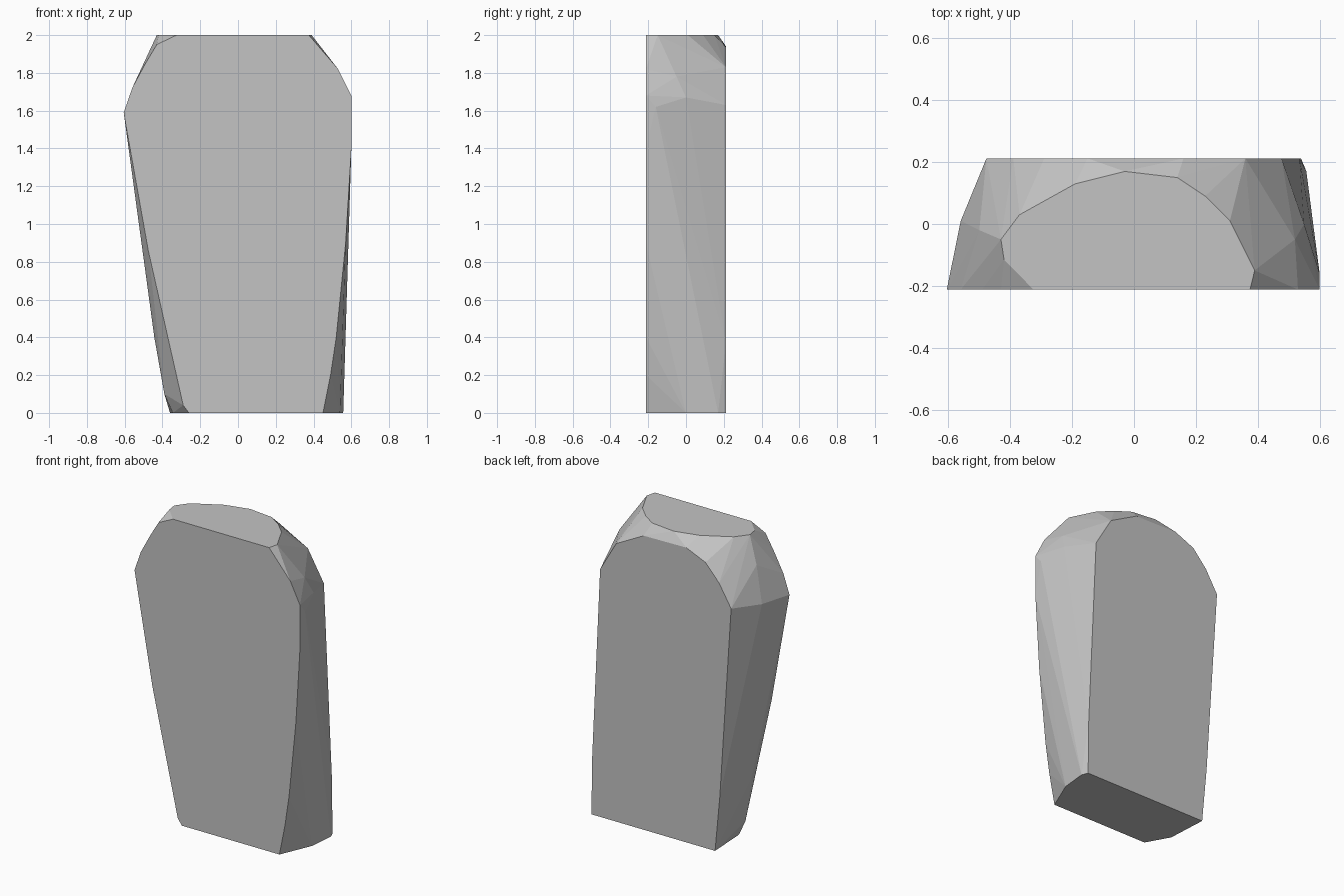
import bpy
import bmesh
import math

cube = bpy.data.objects.get("Cube")
if cube:
    bpy.data.objects.remove(cube, do_unlink=True)

# Single stone colour
stone = bpy.data.materials.new("stone grey")
stone.use_nodes = True
grey = (0.55, 0.55, 0.55, 1)
stone.diffuse_color = grey
stone.node_tree.nodes["Principled BSDF"].inputs["Base Color"].default_value = grey

HALF_DEPTH, HEIGHT = 0.212, 2.0

# Flat front outline (x, z)
front = [(-.26, 0), (-.29, .04), (-.385, .46), (-.475, .86), (-.605, 1.59),
         (-.56, 1.72), (-.49, 1.85), (-.43, 1.95), (-.325, 2), (.375, 2),
         (.53, 1.82), (.6, 1.68), (.6, 1.4), (.57, .9), (.52, .4), (.49, .2), (.45, 0)]
# Flat back outline (x, z)
back = [(-.36, 0), (-.395, .37), (-.477, 1.625), (-.39, 1.77), (-.29, 1.88),
        (-.15, 1.94), (.16, 1.935), (.36, 1.83), (.477, 1.63), (.535, .37), (.54, 0)]
# Worn top outline (x, y)
top = [(-.42, -.115), (-.43, -.05), (-.37, .03), (-.19, .13), (-.03, .17),
       (.14, .15), (.23, .09), (.31, .01), (.39, -.15)]
# Base corners (x, y)
base = [(-.345, -.06), (.54, 0), (.557, .17)]
# Swelling of the two side walls and shoulders
sides = [(-.39, -.06, .1), (-.443, -.05, .4), (-.56, .01, 1.6), (-.5, -.02, 1.83),
         (.6, -.16, 1.62), (.55, 0, 1.67), (.52, -.05, 1.78), (.45, .08, 1.76)]

points = [(x, -HALF_DEPTH, z) for x, z in front]
points += [(x, HALF_DEPTH, z) for x, z in back]
points += [(x, y, HEIGHT) for x, y in top]
points += [(x, y, 0) for x, y in base]
points += sides

# Wrap the outlines in one convex block
bm = bmesh.new()
for p in points:
    bm.verts.new(p)
hull = bmesh.ops.convex_hull(bm, input=bm.verts)
spare = set(hull["geom_interior"]) | set(hull["geom_unused"])
bmesh.ops.delete(bm, geom=[v for v in spare if isinstance(v, bmesh.types.BMVert)],
                 context="VERTS")

# Merge the flat caps into single faces
bmesh.ops.dissolve_limit(bm, angle_limit=math.radians(0.5), verts=bm.verts, edges=bm.edges)
bmesh.ops.recalc_face_normals(bm, faces=bm.faces)

mesh = bpy.data.meshes.new("stone_slab")
bm.to_mesh(mesh)
bm.free()
mesh.materials.append(stone)
slab = bpy.data.objects.new("stone_slab", mesh)
bpy.context.collection.objects.link(slab)
